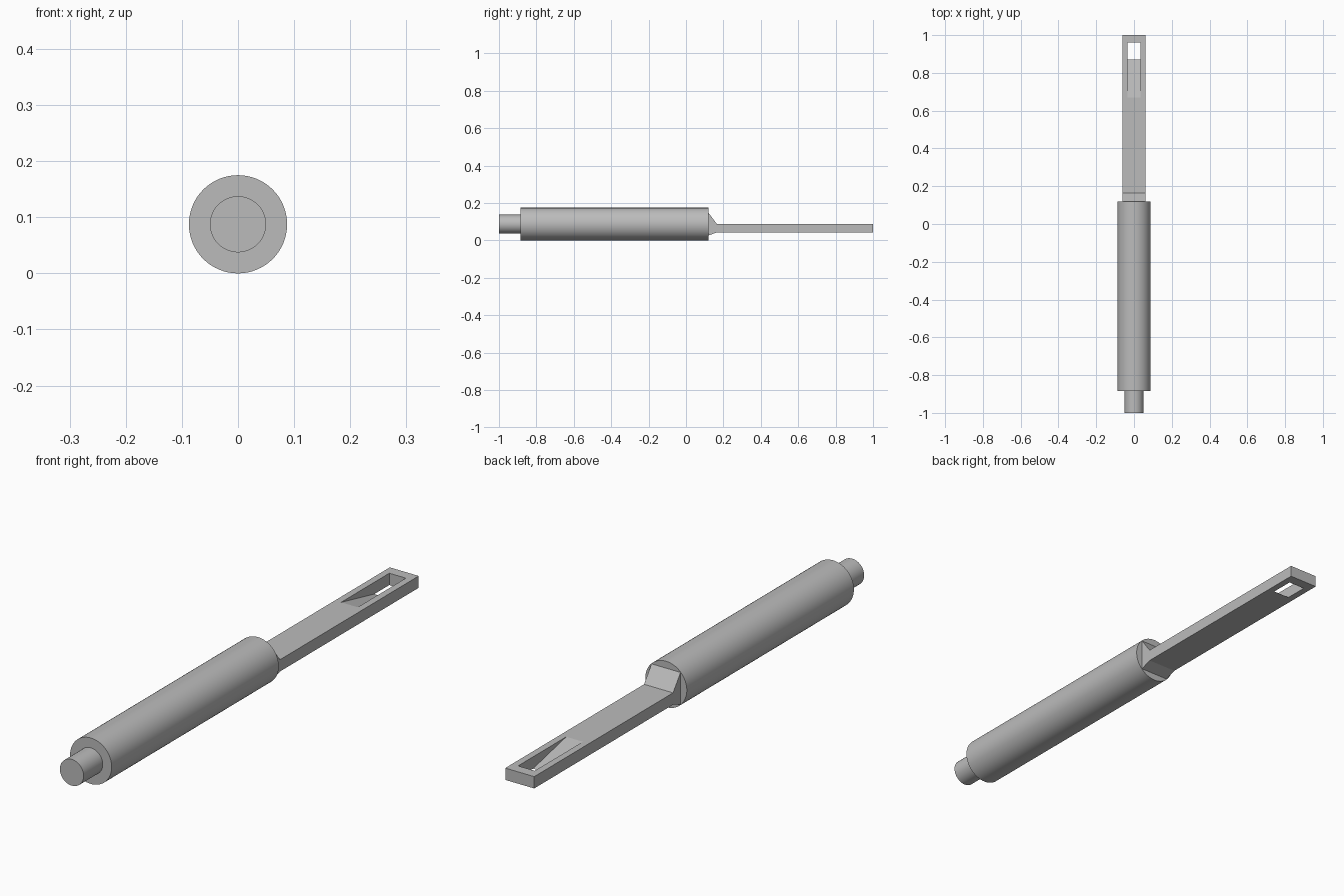
import bpy, bmesh, math
from mathutils import Matrix

cube = bpy.data.objects.get("Cube")
if cube:
    bpy.data.objects.remove(cube, do_unlink=True)

AXIS_Z = 0.0875

grey = bpy.data.materials.new("plain grey")
grey.use_nodes = True
colour = (0.5, 0.5, 0.5, 1)
grey.diffuse_color = colour
grey.node_tree.nodes["Principled BSDF"].inputs["Base Color"].default_value = colour


def finish(name, bm):
    bmesh.ops.recalc_face_normals(bm, faces=bm.faces)
    mesh = bpy.data.meshes.new(name)
    bm.to_mesh(mesh)
    bm.free()
    mesh.materials.append(grey)
    obj = bpy.data.objects.new(name, mesh)
    bpy.context.collection.objects.link(obj)
    bpy.ops.object.select_all(action='DESELECT')
    bpy.context.view_layer.objects.active = obj
    obj.select_set(True)
    return obj


def rod(name, radius, y0, y1):
    """Smooth cylinder lying along y."""
    bm = bmesh.new()
    place = Matrix.Translation((0, (y0 + y1) / 2, AXIS_Z)) @ Matrix.Rotation(math.pi / 2, 4, 'X')
    bmesh.ops.create_cone(bm, cap_ends=True, segments=64, radius1=radius,
                          radius2=radius, depth=y1 - y0, matrix=place)
    obj = finish(name, bm)
    bpy.ops.object.shade_smooth_by_angle(angle=math.radians(30))
    return obj


def prism(name, profile, half_width):
    """Side profile of (y, z) points, extruded across x."""
    bm = bmesh.new()
    face = bm.faces.new([bm.verts.new((-half_width, y, z)) for y, z in profile])
    new = bmesh.ops.extrude_face_region(bm, geom=[face])["geom"]
    bmesh.ops.translate(bm, vec=(2 * half_width, 0, 0),
                        verts=[v for v in new if isinstance(v, bmesh.types.BMVert)])
    return finish(name, bm)


# Round handle and its narrower end pin
rod("handle_body", AXIS_Z, -0.885, 0.12)
rod("end_pin", 0.05, -1.0, -0.885)

# Slot cutter: a ramp that sinks through the arm into an open window
cutter = prism("slot_cutter", [(0.63, 0.097), (0.95, 0.025), (0.96, 0.025), (0.96, 0.097)], 0.035)
cutter.hide_render = True

# Flat arm with a square wedge-shaped neck
arm = prism("flat_arm", [(0.115, 0.0265), (0.12, 0.0265), (0.165, 0.043), (1.0, 0.043),
                         (1.0, 0.088), (0.165, 0.088), (0.12, 0.1485), (0.115, 0.1485)], 0.061)
cut = arm.modifiers.new("slot", 'BOOLEAN')
cut.operation = 'DIFFERENCE'
cut.solver = 'EXACT'
cut.object = cutter
bpy.ops.object.modifier_apply(modifier=cut.name)
bpy.data.objects.remove(cutter, do_unlink=True)
